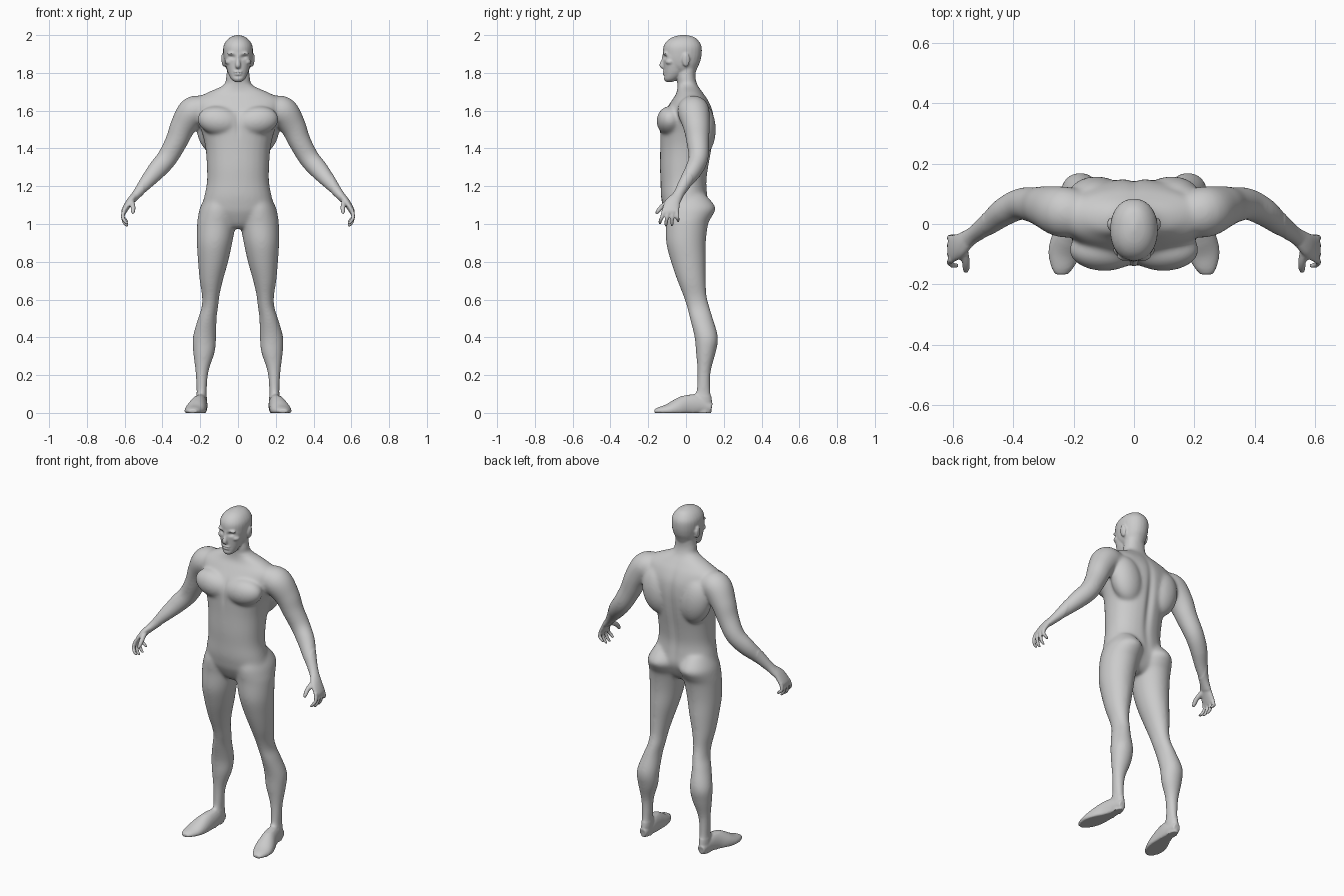
import bpy, bmesh, math
from mathutils import Vector, Matrix

bm = bmesh.new()
SEG = 28


def resample(rows, steps=6):
    """Catmull-Rom interpolation through rows of numbers."""
    out = []
    for i in range(len(rows) - 1):
        a, b, c, d = (Vector(rows[min(max(j, 0), len(rows) - 1)]) for j in range(i - 1, i + 3))
        for k in range(steps):
            t = k / steps
            out.append(0.5 * (2 * b + (c - a) * t + (2 * a - 5 * b + 4 * c - d) * t * t
                              + (3 * b - a - 3 * c + d) * t ** 3))
    return out + [Vector(rows[-1])]


def loft(rows, up=None, power=2.0, side=1):
    """Closed tube through (x, y, z, ru, rv) rows; horizontal rings unless up is given."""
    rows = resample(rows)
    rings = []
    for i, r in enumerate(rows):
        u, v = Vector((1, 0, 0)), Vector((0, 1, 0))
        if up:
            a, b = rows[max(i - 1, 0)], rows[min(i + 1, len(rows) - 1)]
            t = (Vector(b[:3]) - Vector(a[:3])).normalized()
            u = t.cross(Vector(up)).normalized()
            v = u.cross(t)
        ring = []
        for k in range(SEG):
            c, s = math.cos(math.tau * k / SEG), math.sin(math.tau * k / SEG)
            c = math.copysign(abs(c) ** (2 / power), c)
            s = math.copysign(abs(s) ** (2 / power), s)
            p = Vector(r[:3]) + u * c * r[3] + v * s * r[4]
            ring.append(bm.verts.new((p.x * side, p.y, max(p.z, 0))))
        rings.append(ring)
    faces = [bm.faces.new(rings[0]), bm.faces.new(rings[-1])]
    for a, b in zip(rings, rings[1:]):
        for k in range(SEG):
            n = (k + 1) % SEG
            faces.append(bm.faces.new((a[k], a[n], b[n], b[k])))
    bmesh.ops.recalc_face_normals(bm, faces=faces)


def slab(z, x0, x1, front, back):
    return ((x0 + x1) / 2, (front + back) / 2, z, (x1 - x0) / 2, (back - front) / 2)


def blob(centre, radii, side=1, tilt=0):
    m = (Matrix.Translation((centre[0] * side, centre[1], centre[2]))
         @ Matrix.Rotation(tilt * side, 4, 'Y') @ Matrix.Diagonal((*radii, 1)))
    bmesh.ops.create_uvsphere(bm, u_segments=28, v_segments=18, radius=1, matrix=m)


# torso and neck: z, half width, front, back
torso = [(.975, .05, -.06, .05), (1.0, .10, -.085, .08), (1.06, .18, -.115, .11),
         (1.10, .188, -.125, .12), (1.15, .178, -.133, .115), (1.22, .165, -.135, .11),
         (1.30, .165, -.138, .12), (1.40, .172, -.137, .138), (1.48, .19, -.138, .148),
         (1.54, .21, -.137, .15), (1.60, .225, -.11, .142), (1.655, .23, -.075, .118),
         (1.695, .165, -.05, .09), (1.735, .078, -.045, .062), (1.78, .062, -.048, .05),
         (1.84, .058, -.045, .055)]
loft([slab(z, -w, w, f, b) for z, w, f, b in torso], power=2.2)

# head: skull, then face and jaw
skull = [(1.80, .05, -.06, .05), (1.83, .065, -.10, .062), (1.86, .073, -.118, .075),
         (1.90, .078, -.122, .083), (1.94, .077, -.119, .082), (1.97, .062, -.10, .066),
         (1.99, .038, -.068, .042), (2.001, .006, -.025, .0)]
face = [(1.752, .016, -.106, -.072), (1.765, .034, -.116, -.045), (1.79, .049, -.117, -.015),
        (1.82, .059, -.118, .0), (1.86, .066, -.12, .0), (1.90, .066, -.123, .0),
        (1.93, .05, -.11, .0)]
for rows in (skull, face):
    loft([slab(z, -w, w, f, b) for z, w, f, b in rows], power=2.15)
loft([(0, -.116, 1.9, .007, .008), (0, -.121, 1.87, .009, .009),
      (0, -.128, 1.84, .014, .013), (0, -.118, 1.828, .012, .008)], up=(0, 1, 0))
blob((0, -.117, 1.805), (.022, .009, .005))
blob((0, -.116, 1.793), (.019, .009, .005))

# z, inner x, outer x, front, back
leg = [(1.16, .04, .165, -.09, .10), (1.09, .008, .2, -.112, .156), (1.04, .006, .212, -.112, .138),
       (1.0, .012, .217, -.108, .118), (.90, .03, .218, -.105, .105), (.80, .052, .212, -.08, .105),
       (.70, .08, .203, -.046, .105), (.62, .098, .191, -.015, .11), (.56, .105, .193, .005, .125),
       (.50, .113, .212, .02, .143), (.40, .115, .24, .045, .17), (.32, .123, .238, .052, .158),
       (.22, .155, .226, .06, .132), (.12, .165, .22, .055, .13), (.06, .165, .222, .04, .138),
       (.0, .17, .222, .04, .135)]
foot = [(.195, .135, .025, .022, .025), (.196, .07, .04, .034, .055), (.205, .01, .035, .042, .062),
        (.22, -.05, .02, .053, .052), (.232, -.10, .012, .052, .034),
        (.238, -.145, .01, .036, .02), (.238, -.167, .008, .02, .01)]
arm = [(.17, .035, 1.60, .07, .075), (.235, .04, 1.595, .082, .085), (.29, .055, 1.52, .069, .072),
       (.325, .062, 1.44, .06, .061), (.375, .066, 1.35, .055, .053), (.43, .04, 1.285, .051, .047),
       (.48, .0, 1.225, .039, .037), (.53, -.035, 1.165, .026, .028), (.565, -.06, 1.125, .02, .034)]
palm = [(.545, -.045, 1.15, .021, .026), (.575, -.07, 1.115, .019, .04),
        (.602, -.082, 1.07, .015, .046), (.606, -.083, 1.052, .01, .042)]
thumb = [(.565, -.085, 1.12, .015, .016), (.556, -.127, 1.092, .013, .013),
         (.556, -.15, 1.066, .011, .011), (.558, -.158, 1.053, .005, .005)]
for s in (1, -1):
    loft([slab(*r) for r in leg], side=s)
    loft(foot, up=(0, 0, 1), side=s)
    loft(arm, up=(0, 1, 0), side=s)
    loft(palm, up=(0, 1, 0), side=s)
    loft(thumb, up=(1, 0, 0), side=s)
    # fingers: base y, tip y, tip z
    for y0, y1, z1 in ((-.117, -.137, 1.0), (-.094, -.106, .988), (-.071, -.074, .99), (-.049, -.042, 1.01)):
        ym = (y0 + y1) / 2
        loft([(.602, y0, 1.075, .011, .011), (.61, ym, 1.038, .01, .01),
              (.598, y1, z1 + .014, .009, .009), (.582, y1, z1, .006, .006)], up=(0, 1, 0), side=s)
    # chest, shoulder blade, ear, brow and cheek
    blob((.098, -.085, 1.545), (.118, .071, .078), s, -.15)
    blob((.125, .085, 1.50), (.095, .073, .14), s, .2)
    blob((.079, .0, 1.868), (.009, .02, .036), s, .1)
    blob((.03, -.108, 1.903), (.028, .014, .009), s)
    blob((.045, -.085, 1.858), (.024, .024, .016), s)

# fuse the parts into one skin
mesh = bpy.data.meshes.new("body")
bm.to_mesh(mesh)
bm.free()
body = bpy.data.objects.new("body", mesh)
bpy.context.collection.objects.link(body)
rm = body.modifiers.new("fuse", 'REMESH')
rm.mode = 'VOXEL'
rm.voxel_size = .0055
sm = body.modifiers.new("soften", 'SMOOTH')
sm.factor, sm.iterations = .5, 3
fused = bpy.data.meshes.new_from_object(body.evaluated_get(bpy.context.evaluated_depsgraph_get()))
body.modifiers.clear()

# blend the muscles, then press in sockets, mouth, spine and breastbone
bm = bmesh.new()
bm.from_mesh(fused)
soft = [v for v in bm.verts if .09 < v.co.z < 1.73 and abs(v.co.x) < .5]
for _ in range(24):
    bmesh.ops.smooth_vert(bm, verts=soft, factor=.5, use_axis_x=True, use_axis_y=True, use_axis_z=True)
dents = [((.032, -.115, 1.884), (.018, .03, .010), .013),
         ((0, -.12, 1.799), (.022, .03, .003), .004),
         ((0, -.12, 1.782), (.02, .03, .006), .004),
         ((0, .14, 1.38), (.022, .07, .24), -.012),
         ((0, -.14, 1.53), (.014, .06, .07), .006)]
for v in bm.verts:
    for c, r, push in dents:
        d = sum(((p - q) / w) ** 2 for p, q, w in zip((abs(v.co.x), v.co.y, v.co.z), c, r))
        if d < 6:
            v.co.y += push * math.exp(-d)
bm.to_mesh(mesh)
bm.free()
mesh.shade_smooth()

# eyeballs
for s, name in ((1, "eye_left"), (-1, "eye_right")):
    bpy.ops.mesh.primitive_uv_sphere_add(segments=20, ring_count=12, radius=.012, location=(.032 * s, -.091, 1.884))
    bpy.context.object.name = name
    bpy.ops.object.shade_smooth()
